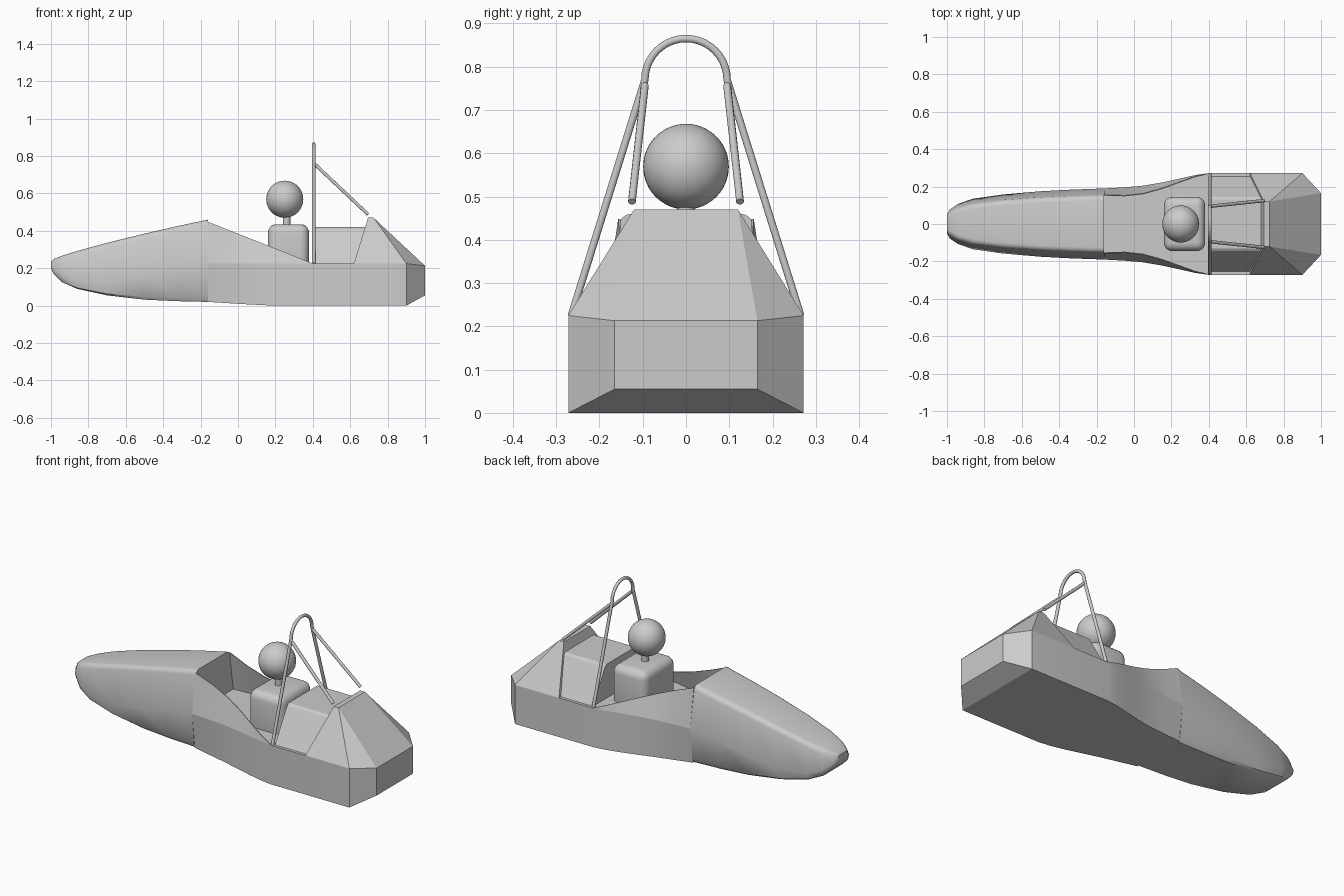
import bpy, bmesh, math
from mathutils import Vector

if "Cube" in bpy.data.objects:
    bpy.data.objects.remove(bpy.data.objects["Cube"], do_unlink=True)

grey = bpy.data.materials.new("plain_grey")
grey.use_nodes = True
COLOUR = (0.6, 0.6, 0.6, 1)
grey.diffuse_color = COLOUR
grey.node_tree.nodes["Principled BSDF"].inputs["Base Color"].default_value = COLOUR

DECK_Z = 0.225


def finish(obj, smooth=None):
    """Give the part its colour and, where asked, smooth shading."""
    obj.data.materials.clear()
    obj.data.materials.append(grey)
    if smooth:
        bpy.ops.object.select_all(action="DESELECT")
        obj.select_set(True)
        bpy.context.view_layer.objects.active = obj
        bpy.ops.object.shade_smooth_by_angle(angle=math.radians(smooth))
    return obj


def from_bmesh(name, bm, smooth=None):
    bmesh.ops.recalc_face_normals(bm, faces=bm.faces)
    mesh = bpy.data.meshes.new(name)
    bm.to_mesh(mesh)
    bm.free()
    obj = bpy.data.objects.new(name, mesh)
    bpy.context.collection.objects.link(obj)
    return finish(obj, smooth)


def mirrored(x, half):
    """Closed cross-section from a half profile of (y, z), bottom to top."""
    right = [(x, y, z) for y, z in half]
    return right + [(x, -y, z) for x, y, z in reversed(right)]


def loft(name, rings, smooth=None):
    bm = bmesh.new()
    rows = [[bm.verts.new(p) for p in ring] for ring in rings]
    n = len(rows[0])
    for a, b in zip(rows, rows[1:]):
        for i in range(n):
            j = (i + 1) % n
            bm.faces.new((a[i], a[j], b[j], b[i]))
    bm.faces.new(rows[0])
    bm.faces.new(rows[-1])
    return from_bmesh(name, bm, smooth)


def tube(name, points, radius):
    curve = bpy.data.curves.new(name, "CURVE")
    curve.dimensions = "3D"
    curve.bevel_depth = radius
    curve.bevel_resolution = 3
    curve.use_fill_caps = True
    spline = curve.splines.new("POLY")
    spline.points.add(len(points) - 1)
    for p, co in zip(spline.points, points):
        p.co = (*co, 1)
    obj = bpy.data.objects.new(name, curve)
    bpy.context.collection.objects.link(obj)
    bpy.ops.object.select_all(action="DESELECT")
    obj.select_set(True)
    bpy.context.view_layer.objects.active = obj
    bpy.ops.object.convert(target="MESH")
    return finish(bpy.context.object, 40)


# Nose: stations of x, half width, bottom, crease height, top
def nose_section(x, w, low, crease, top):
    top_w = w * 0.82
    r = min(0.03, (top - crease) * 0.6)
    half = [(w * 0.82, low), (w * 0.9, low + (crease - low) * 0.12), (w, crease)]
    for k in range(5):
        a = math.radians(10 + 20 * k)
        half.append((top_w - r + r * math.cos(a), top - r + r * math.sin(a)))
    return mirrored(x, half)


nose_stations = [
    (-1.0, 0.05, 0.2, 0.215, 0.236), (-0.985, 0.078, 0.17, 0.195, 0.25),
    (-0.94, 0.108, 0.125, 0.16, 0.267), (-0.86, 0.135, 0.09, 0.13, 0.292),
    (-0.7, 0.158, 0.055, 0.12, 0.336), (-0.5, 0.175, 0.032, 0.16, 0.385),
    (-0.33, 0.184, 0.024, 0.205, 0.424), (-0.16, 0.19, 0.02, DECK_Z, 0.46),
]
loft("nose", [nose_section(*s) for s in nose_stations], 35)

# Hull: stations of x, half width, lower half width, bottom
waist = [
    (-0.16, 0.19, 0.165, 0.02), (-0.05, 0.196, 0.182, 0.013), (0.05, 0.205, 0.197, 0.007),
    (0.15, 0.222, 0.218, 0.002), (0.25, 0.244, 0.243, 0), (0.33, 0.262, 0.262, 0),
    (0.4, 0.272, 0.272, 0),
]
rings = [mirrored(x, [(b, z), (w, DECK_Z)]) for x, w, b, z in waist]
rings.append(mirrored(0.9, [(0.272, 0), (0.272, DECK_Z)]))
rings.append(mirrored(1.0, [(0.165, 0.055), (0.165, 0.213)]))
loft("hull", rings, 25)

# Cockpit side walls, sloping down from the nose to the deck
for side, label in ((1, "left"), (-1, "right")):
    wall = []
    for x, w, b, z in waist:
        t = (x + 0.16) / 0.56
        rise = 0.222 * (1 - t)
        lean = 0.15 * rise + 0.035 * math.sin(math.pi * t) * (1 - t)
        top_y, top_z = w - lean, DECK_Z + rise + 0.001
        wall.append([(x, side * w, DECK_Z), (x, side * top_y, top_z),
                     (x, side * (top_y - 0.005), top_z), (x, side * (w - 0.005), DECK_Z)])
    loft(label + "_cockpit_wall", wall, 25)

# Engine cover behind the cockpit
cover = [(0.255, DECK_Z - 0.01), (0.255, DECK_Z), (0.145, 0.41), (0.13, 0.42)]
loft("engine_cover", [mirrored(x, cover) for x in (0.415, 0.7)])

# Tail fairing: eight-cornered frustum
bm = bmesh.new()
base, top = [], []
for side in (1, -1):
    base.append([bm.verts.new(p) for p in (
        (0.62, side * 0.272, DECK_Z), (0.9, side * 0.272, DECK_Z), (1.0, side * 0.165, 0.213))])
    top.append([bm.verts.new((x, side * 0.12, 0.47)) for x in (0.695, 0.725)])
for b, t in zip(base, top):
    bm.faces.new((b[0], b[1], t[1], t[0]))
    bm.faces.new((b[1], b[2], t[1]))
bm.faces.new((base[0][0], base[1][0], top[1][0], top[0][0]))
bm.faces.new((base[0][2], base[1][2], top[1][1], top[0][1]))
bm.faces.new((top[0][0], top[0][1], top[1][1], top[1][0]))
bm.faces.new(base[0] + base[1][::-1])
from_bmesh("tail_fairing", bm)

# Driver torso: rounded box
bm = bmesh.new()
bmesh.ops.create_cube(bm, size=1)
for v in bm.verts:
    v.co = Vector((0.27 + v.co.x * 0.22, v.co.y * 0.29, 0.31 + v.co.z * 0.25))
bmesh.ops.bevel(bm, geom=bm.edges[:], offset=0.045, segments=5, profile=0.5, affect="EDGES")
from_bmesh("driver_torso", bm, 40)

# Driver neck and head
bm = bmesh.new()
bmesh.ops.create_cone(bm, cap_ends=True, segments=24, radius1=0.02, radius2=0.02, depth=0.1)
bmesh.ops.translate(bm, verts=bm.verts, vec=(0.26, 0, 0.46))
from_bmesh("driver_neck", bm, 40)
bm = bmesh.new()
bmesh.ops.create_uvsphere(bm, u_segments=40, v_segments=24, radius=0.099)
bmesh.ops.translate(bm, verts=bm.verts, vec=(0.25, 0, 0.569))
from_bmesh("driver_head", bm, 60)

# Roll hoop and its rear braces
HOOP_X = 0.405
arc = [(HOOP_X, 0.095 * math.cos(a), 0.77 + 0.095 * math.sin(a))
       for a in (math.pi * k / 20 for k in range(21))]
tube("roll_hoop", [(HOOP_X, 0.265, DECK_Z)] + arc + [(HOOP_X, -0.265, DECK_Z)], 0.009)
for side, label in ((1, "left"), (-1, "right")):
    tube(label + "_hoop_brace", [(0.41, side * 0.095, 0.757), (0.695, side * 0.125, 0.488)], 0.009)
